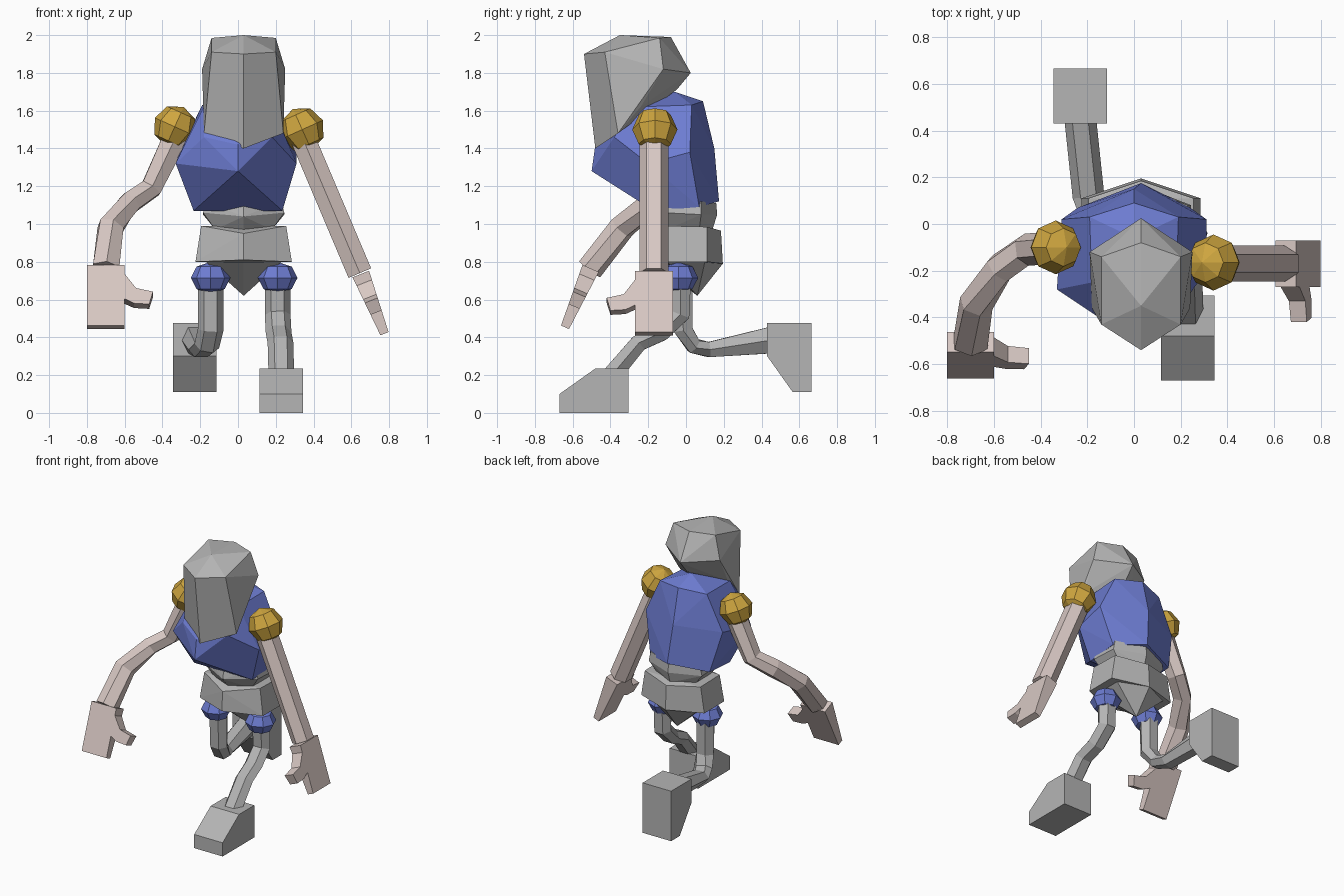
import bpy
import bmesh
import math
from mathutils import Vector

default_cube = bpy.data.objects.get("Cube")
if default_cube:
    bpy.data.objects.remove(default_cube, do_unlink=True)


def make_material(name, colour):
    material = bpy.data.materials.new(name)
    material.use_nodes = True
    rgba = (*colour, 1.0)
    material.diffuse_color = rgba
    shader = next(n for n in material.node_tree.nodes if n.type == "BSDF_PRINCIPLED")
    shader.inputs["Base Color"].default_value = rgba
    return material


GREY = make_material("grey", (0.46, 0.46, 0.46))
BLUE = make_material("blue", (0.155, 0.205, 0.65))
GOLD = make_material("gold", (0.62, 0.38, 0.05))
SKIN = make_material("pale skin", (0.69, 0.58, 0.55))


def finish(name, bm, material):
    """Turn a bmesh into a flat shaded object."""
    bmesh.ops.recalc_face_normals(bm, faces=bm.faces[:])
    mesh = bpy.data.meshes.new(name)
    bm.to_mesh(mesh)
    bm.free()
    mesh.materials.append(material)
    obj = bpy.data.objects.new(name, mesh)
    bpy.context.scene.collection.objects.link(obj)
    return obj


def hull(name, points, material):
    """Faceted solid wrapped around a few corner points."""
    bm = bmesh.new()
    for point in points:
        bm.verts.new(point)
    result = bmesh.ops.convex_hull(bm, input=bm.verts[:])
    unused = [v for v in result["geom_interior"] if isinstance(v, bmesh.types.BMVert)]
    bmesh.ops.delete(bm, geom=unused, context="VERTS")
    bmesh.ops.dissolve_limit(bm, angle_limit=math.radians(3),
                             verts=bm.verts[:], edges=bm.edges[:])
    return finish(name, bm, material)


def mirrored(points, centre=0.03):
    """Corner points given as offset, y, z on both sides of a centre plane."""
    return [(centre + side * x, y, z) for x, y, z in points for side in (-1, 1)]


def bridge(bm, rings):
    """Skin a list of vertex rings and close both ends."""
    count = len(rings[0])
    for lower, upper in zip(rings, rings[1:]):
        for i in range(count):
            j = (i + 1) % count
            bm.faces.new((lower[i], lower[j], upper[j], upper[i]))
    bm.faces.new(rings[0])
    bm.faces.new(rings[-1])


def limb(name, path, width, reference, material):
    """Six sided tube; each path point carries its own half thickness."""
    bm = bmesh.new()
    centres = [Vector(p[:3]) for p in path]
    last = len(path) - 1
    rings = []
    for k, centre in enumerate(centres):
        tangent = (centres[min(k + 1, last)] - centres[max(k - 1, 0)]).normalized()
        across = Vector(reference)
        across = (across - tangent * across.dot(tangent)).normalized()
        depth = tangent.cross(across)
        ring = []
        for step in range(6):
            angle = step * math.pi / 3
            offset = across * math.cos(angle) * width
            offset += depth * math.sin(angle) / math.sin(math.pi / 3) * path[k][3]
            ring.append(bm.verts.new(centre + offset))
        rings.append(ring)
    bridge(bm, rings)
    return finish(name, bm, material)


def joint(name, centre, radius, axis, material, squash=1.0):
    """Low polygon ball whose pole follows the limb."""
    bm = bmesh.new()
    bmesh.ops.create_uvsphere(bm, u_segments=8, v_segments=4, radius=radius)
    bmesh.ops.scale(bm, vec=(1, 1, squash), verts=bm.verts[:])
    turn = Vector((0, 0, 1)).rotation_difference(Vector(axis)).to_matrix()
    bmesh.ops.rotate(bm, matrix=turn, verts=bm.verts[:])
    bmesh.ops.translate(bm, vec=centre, verts=bm.verts[:])
    return finish(name, bm, material)


HAND_OUTLINE = [(-.1, 0), (.1, 0), (.1, .05), (.16, .13), (.25, .15), (.23, .22),
                (.15, .215), (.1, .19), (.1, .34), (-.1, .34)]


def hand(name, wrist, along, thumb_side):
    """Mitten slab with a thumb, tapering towards the finger tips."""
    along, thumb_side = Vector(along).normalized(), Vector(thumb_side)
    normal = along.cross(thumb_side)
    bm = bmesh.new()
    rings = []
    for side in (-1, 1):
        ring = []
        for across, length in HAND_OUTLINE:
            half = 0.047 - 0.07 * length
            spot = Vector(wrist) + thumb_side * across + along * length
            ring.append(bm.verts.new(spot + normal * half * side))
        rings.append(ring)
    bridge(bm, rings)
    return finish(name, bm, SKIN)


def foot(name, profile, centre):
    """Boot block extruded sideways from its y, z profile."""
    bm = bmesh.new()
    rings = [[bm.verts.new((centre + side * 0.115, y, z)) for y, z in profile]
             for side in (-1, 1)]
    bridge(bm, rings)
    return finish(name, bm, GREY)


# Head: pointed mask shape with a ridge down the face
hull("head", mirrored([
    (.17, -.43, 1.91), (.17, -.14, 1.985), (.22, -.12, 1.82),
    (.21, -.36, 1.48), (.20, -.24, 1.62),
]) + [(.03, -.54, 1.90), (.03, -.35, 2.0), (.03, -.08, 1.99), (.03, .025, 1.80),
      (.03, -.05, 1.71), (.03, -.29, 1.60), (.03, -.48, 1.40)], GREY)

# Torso: slightly twisted chest with a keel in front
hull("torso", mirrored([
    (.19, .03, 1.63), (.18, -.25, 1.62), (.18, -.38, 1.46),
    (.31, .02, 1.38), (.24, .07, 1.09), (.235, -.17, 1.07),
], 0) + [(0, .09, 1.65), (0, -.06, 1.70), (0, .15, 1.40), (.03, .175, 1.12),
         (0, -.48, 1.42), (0, -.50, 1.28), (.01, -.25, 1.13),
         (-.33, -.28, 1.32), (.31, -.2, 1.32)], BLUE)

# Waist and pelvis
hull("waist", mirrored([
    (.2, .08, 1.12), (.2, -.12, 1.12), (.215, .08, 1.05), (.215, -.12, 1.06),
    (.15, .07, .97), (.15, -.1, .97),
]) + [(.03, .16, 1.11), (.03, .165, 1.05), (.03, .14, .97),
      (.03, -.2, 1.13), (.03, -.22, 1.04), (.03, -.16, .97)], GREY)
hull("pelvis", mirrored([
    (.225, .11, .985), (.225, -.11, .99), (.255, .11, .80), (.255, -.12, .80),
]) + [(.03, .185, .965), (.03, .195, .79), (.03, -.22, .95), (.03, -.23, .81)], GREY)
hull("crotch", mirrored([(.2, .1, .80), (.2, -.1, .80)])
     + [(.03, .195, .79), (.03, -.17, .80), (.03, .06, .62)], GREY)

# Hip and shoulder joints
joint("right_hip", (-.145, -.04, .715), .105, (0, 0, 1), BLUE, .8)
joint("left_hip", (.21, -.04, .715), .105, (0, 0, 1), BLUE, .8)
joint("right_shoulder", (-.335, -.10, 1.515), .115, (.45, 0, 1), GOLD)
joint("left_shoulder", (.34, -.165, 1.50), .12, (-.45, 0, 1), GOLD)

# Arms: one hangs straight, the other bends forward
limb("left_arm", [(.34, -.17, 1.46, .065), (.645, -.17, .74, .065)],
     .077, (0, 1, 0), SKIN)
limb("right_arm", [(-.33, -.10, 1.46, .065), (-.46, -.11, 1.19, .055),
                   (-.575, -.19, 1.11, .055), (-.675, -.34, .98, .065),
                   (-.70, -.51, .76, .07)], .07, (0, 1, 0), SKIN)
hand("left_hand", (.65, -.17, .735), (.37, 0, -.93), (0, -1, 0))
hand("right_hand", (-.70, -.505, .765), (0, -.4, -.92), (1, 0, 0))

# Legs: left steps forward, right is lifted behind
limb("left_leg", [(.21, -.03, .68, .055), (.21, -.03, .52, .05),
                  (.215, -.13, .425, .045), (.225, -.25, .37, .045),
                  (.23, -.41, .18, .05)], .068, (1, 0, 0), GREY)
limb("right_leg", [(-.145, -.02, .68, .055), (-.145, -.015, .44, .05),
                   (-.165, .04, .355, .04), (-.195, .12, .335, .04),
                   (-.23, .45, .385, .07)], .068, (1, 0, 0), GREY)

# Feet
foot("left_foot", [(-.67, 0), (-.67, .10), (-.48, .235), (-.305, .235), (-.305, 0)], .23)
foot("right_foot", [(.43, .475), (.665, .475), (.665, .11), (.565, .11), (.43, .30)], -.23)
